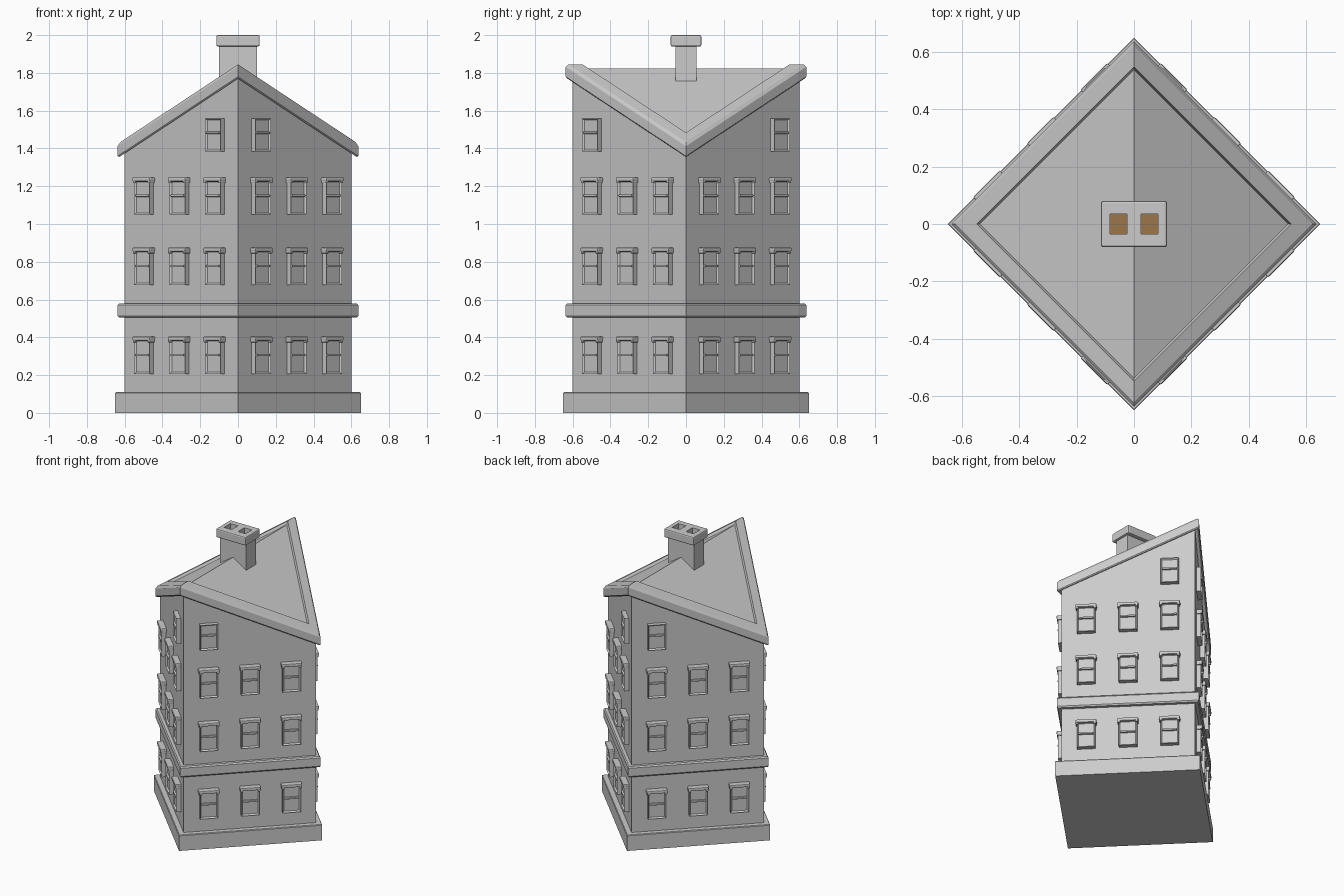
import bpy, bmesh, math
from mathutils import Matrix, Vector

if "Cube" in bpy.data.objects:
    bpy.data.objects.remove(bpy.data.objects["Cube"])

SLOPE = 0.66                                   # roof fall per unit of |x|
FACE = Matrix.Translation((0.3, -0.3, 0)) @ Matrix.Rotation(math.pi / 4, 4, 'Z')


def finish(name, bm, color=None):
    bmesh.ops.recalc_face_normals(bm, faces=bm.faces)
    me = bpy.data.meshes.new(name)
    bm.to_mesh(me)
    bm.free()
    ob = bpy.data.objects.new(name, me)
    bpy.context.collection.objects.link(ob)
    if color:
        mat = bpy.data.materials.new(name + "_colour")
        mat.diffuse_color = (*color, 1)
        mat.use_nodes = True
        mat.node_tree.nodes["Principled BSDF"].inputs["Base Color"].default_value = mat.diffuse_color
        me.materials.append(mat)
    return ob


def diamond(name, rings):
    """Loft of square rings (radius, height, slope) standing on their corner."""
    bm = bmesh.new()
    loops = []
    for r, z, s in rings:
        loops.append([bm.verts.new((x * r, y * r, z - s * abs(x) * r))
                      for x, y in ((1, 0), (0, 1), (-1, 0), (0, -1))])
    for a, b in zip(loops, loops[1:]):
        for i in range(4):
            j = (i + 1) % 4
            bm.faces.new((a[i], a[j], b[j], b[i]))
    for l in (loops[0], loops[-1]):            # caps fold along the ridge
        bm.faces.new((l[3], l[0], l[1]))
        bm.faces.new((l[1], l[2], l[3]))
    return finish(name, bm)


def add_box(bm, lo, hi, bevel=0.0):
    lo, hi = Vector(lo), Vector(hi)
    m = Matrix.Translation((lo + hi) / 2) @ Matrix.Diagonal((*(hi - lo), 1))
    verts = bmesh.ops.create_cube(bm, size=1, matrix=m)["verts"]
    faces = list({f for v in verts for f in v.link_faces})
    if bevel:
        edges = list({e for v in verts for e in v.link_edges})
        bmesh.ops.bevel(bm, geom=edges, offset=bevel, segments=2,
                        profile=0.5, affect='EDGES')
    return faces


def box(name, lo, hi, bevel=0.0, color=None):
    bm = bmesh.new()
    add_box(bm, lo, hi, bevel)
    return finish(name, bm, color)


# Plinth, walls and string course
diamond("plinth", [(0.65, 0, 0), (0.65, 0.105, 0), (0.645, 0.11, 0)])
diamond("walls", [(0.6, 0.05, 0), (0.6, 1.79, SLOPE)])
diamond("string_course", [(0.59, 0.505, 0), (0.628, 0.505, 0), (0.637, 0.514, 0),
                          (0.637, 0.571, 0), (0.628, 0.58, 0), (0.59, 0.58, 0)])

# Folded roof with a raised border around a sunken panel
diamond("roof", [(0.58, 1.77, SLOPE), (0.628, 1.77, SLOPE), (0.637, 1.78, SLOPE),
                 (0.637, 1.832, SLOPE), (0.622, 1.845, SLOPE),
                 (0.548, 1.845, SLOPE), (0.537, 1.822, SLOPE)])

# Windows of one wall, mirrored to the other three
frames, bars, lintels = bmesh.new(), bmesh.new(), bmesh.new()
for z in (0.207, 0.678, 1.05, 1.383):
    top = z > 1.3
    for s in ((-0.265,) if top else (-0.265, 0, 0.265)):
        h = 0.175 if top else 0.182
        faces = add_box(frames, (s - 0.058, -0.03, z), (s + 0.058, 0.02, z + h))
        front = min(faces, key=lambda f: f.calc_center_median().y)
        bmesh.ops.inset_individual(frames, faces=[front], thickness=0.012)
        bmesh.ops.translate(frames, verts=front.verts, vec=(0, 0.01, 0))
        add_box(bars, (s - 0.048, -0.033, z + 0.094), (s + 0.048, -0.01, z + 0.106), 0.003)
        if not top:
            add_box(lintels, (s - 0.066, -0.038, z + 0.176),
                    (s + 0.066, 0.02, z + 0.197), 0.005)
            for e in (-0.056, 0.056):          # end brackets
                add_box(lintels, (s + e - 0.009, -0.036, z + 0.166),
                        (s + e + 0.009, 0.01, z + 0.185), 0.004)
for name, bm in (("window_frames", frames), ("window_bars", bars),
                 ("window_lintels", lintels)):
    bm.transform(FACE)
    ob = finish(name, bm)
    mir = ob.modifiers.new("Mirror", 'MIRROR')
    mir.use_axis = (True, True, False)
    mir.use_mirror_merge = False

# Chimney with a two-flue cap
box("chimney", (-0.1, -0.055, 1.6), (0.1, 0.055, 1.952))
cap = box("chimney_cap", (-0.115, -0.081, 1.94), (0.115, 0.081, 2.0), 0.008)
cut = bmesh.new()
for x in (-0.054, 0.054):
    add_box(cut, (x - 0.029, -0.035, 1.9), (x + 0.029, 0.035, 2.1))
    box("flue_floor", (x - 0.029, -0.035, 1.93), (x + 0.029, 0.035, 1.956),
        color=(0.33, 0.18, 0.07))
cutter = finish("flue_cutter", cut)
cutter.hide_render = True
cutter.display_type = 'WIRE'
mod = cap.modifiers.new("Flues", 'BOOLEAN')
mod.operation = 'DIFFERENCE'
mod.solver = 'EXACT'
mod.object = cutter
